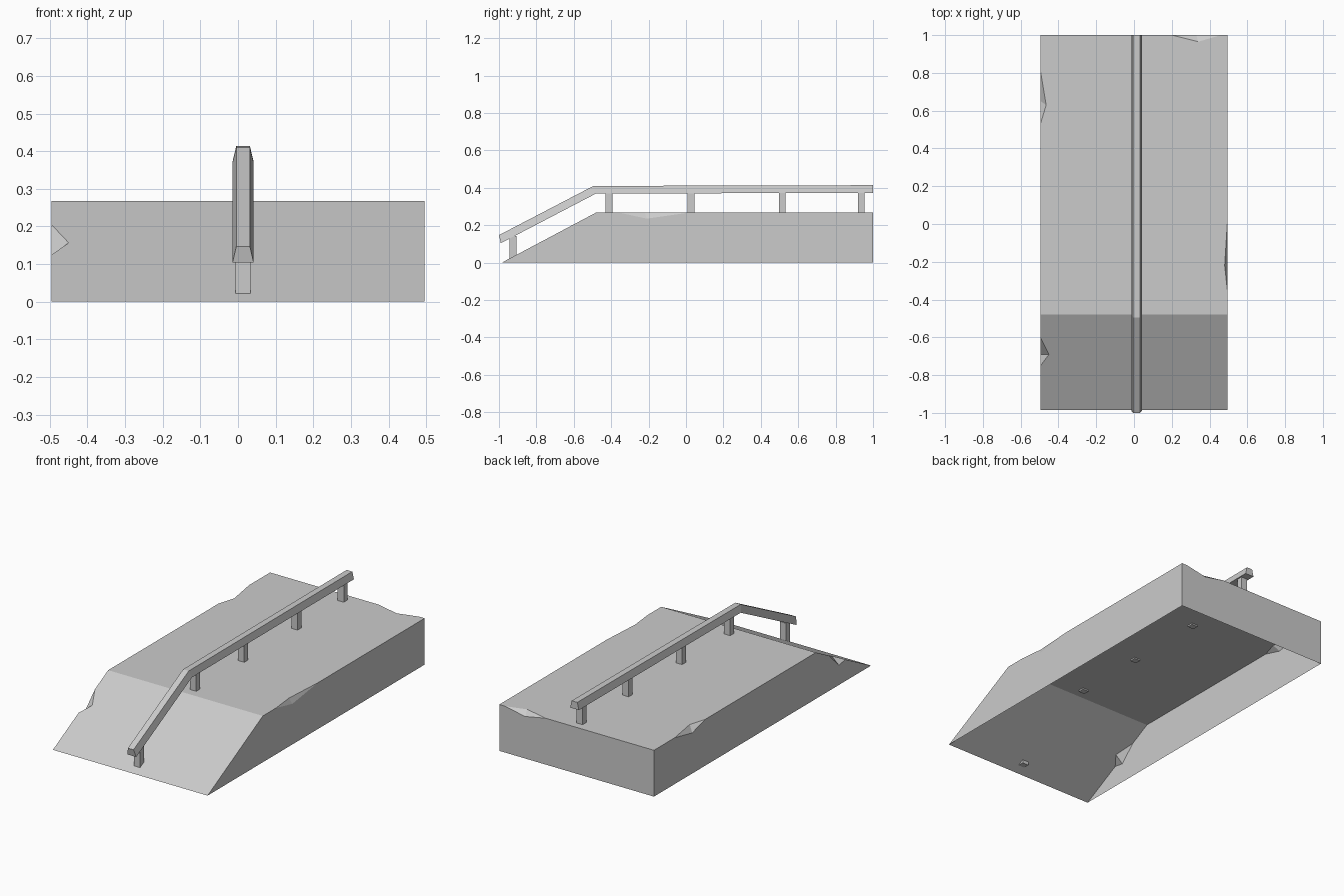
import bpy
import bmesh
from mathutils import Vector as V

cube = bpy.data.objects.get("Cube")
if cube:
    bpy.data.objects.remove(cube, do_unlink=True)

# One flat concrete grey
GREY = (0.6, 0.6, 0.6, 1)
mat = bpy.data.materials.new("concrete grey")
mat.use_nodes = True
mat.diffuse_color = GREY
mat.node_tree.nodes["Principled BSDF"].inputs["Base Color"].default_value = GREY


def make_object(name, build):
    bm = bmesh.new()
    build(bm)
    bmesh.ops.remove_doubles(bm, verts=bm.verts, dist=1e-5)
    mesh = bpy.data.meshes.new(name)
    bm.to_mesh(mesh)
    bm.free()
    mesh.materials.append(mat)
    obj = bpy.data.objects.new(name, mesh)
    bpy.context.collection.objects.link(obj)
    return obj


def face(bm, points):
    return bm.faces.new([bm.verts.new(p) for p in points])


# Ramp dimensions: side, toe, crest, back and top height
X, TOE, CREST, BACK, H = 0.495, -0.985, -0.48, 1.0, 0.268


def surface(x, y):
    return V((x, y, H * min(1, (y - TOE) / (CREST - TOE))))


def chip(start, inner, end, low):
    """Broken edge: start and end on the edge, inner on the top, low on the wall."""
    return surface(*start), surface(*inner), surface(*end), V(low)


# Chips run counter-clockwise around the top
left_chip = chip((X, -0.36), (X - 0.015, -0.22), (X, 0.02), (X, -0.21, 0.235))
back_chip = chip((0.46, BACK), (0.34, 0.965), (0.2, BACK), (0.33, BACK, 0.243))
right_chip = chip((-X, 0.81), (-0.465, 0.63), (-X, 0.53), (-X, 0.65, 0.235))
slope_chip = chip((-X, -0.6), (-0.45, -0.69), (-X, -0.75), (-X, -0.69, 0.115))


def build_ramp(bm):
    toe_r, toe_l = surface(-X, TOE), surface(X, TOE)
    crest_r, crest_l = surface(-X, CREST), surface(X, CREST)
    back_r, back_l = surface(-X, BACK), surface(X, BACK)
    foot_r, foot_l = V((-X, BACK, 0)), V((X, BACK, 0))
    # Deck and slope, notched at the chips
    face(bm, [crest_r, crest_l, *left_chip[:3], back_l, *back_chip[:3],
              back_r, *right_chip[:3]])
    face(bm, [toe_r, toe_l, crest_l, crest_r, *slope_chip[:3]])

    # Walls; the underside is open
    def rim(c):
        return [c[0], c[3], c[2]]
    face(bm, [toe_l, foot_l, back_l, *reversed(rim(left_chip)), crest_l])
    face(bm, [foot_l, foot_r, back_r, *reversed(rim(back_chip)), back_l])
    face(bm, [foot_r, toe_r, *reversed(rim(slope_chip)), crest_r,
              *reversed(rim(right_chip)), back_r])
    # Broken facets
    for a, c, b, d in (left_chip, back_chip, right_chip, slope_chip):
        face(bm, [a, d, c])
        face(bm, [c, d, b])


# Rail: tapered section swept along a bent path
RAIL_X = 0.0135
PATH = [((-1.0, 0.147), (-0.99, 0.104)), ((-0.495, 0.41), (-0.48, 0.37)),
        ((1.0, 0.414), (1.0, 0.372))]


def build_rail(bm):
    rings = []
    for top, bottom in PATH:
        rings.append([V((RAIL_X + w, *p)) for w, p in
                      ((-0.028, bottom), (0.028, bottom), (0.018, top), (-0.018, top))])
    for a, b in zip(rings, rings[1:]):
        for i in range(4):
            j = (i + 1) % 4
            face(bm, [a[i], a[j], b[j], b[i]])
    face(bm, rings[0])
    face(bm, rings[-1][::-1])
    bmesh.ops.remove_doubles(bm, verts=bm.verts, dist=1e-5)
    bmesh.ops.recalc_face_normals(bm, faces=bm.faces)


def make_post(name, y, bottom, top):
    def build(bm):
        bmesh.ops.create_cube(bm, size=1)
        for v in bm.verts:
            v.co = (RAIL_X + v.co.x * 0.04, y + v.co.y * 0.036,
                    top if v.co.z > 0 else bottom)
    make_object(name, build)


make_object("ramp", build_ramp)
make_object("rail", build_rail)
make_post("front_post", -0.925, 0.022, 0.143)
for n, y in enumerate((-0.412, 0.027, 0.515, 0.937), 1):
    make_post(f"deck_post_{n}", y, H - 0.008, 0.374)
